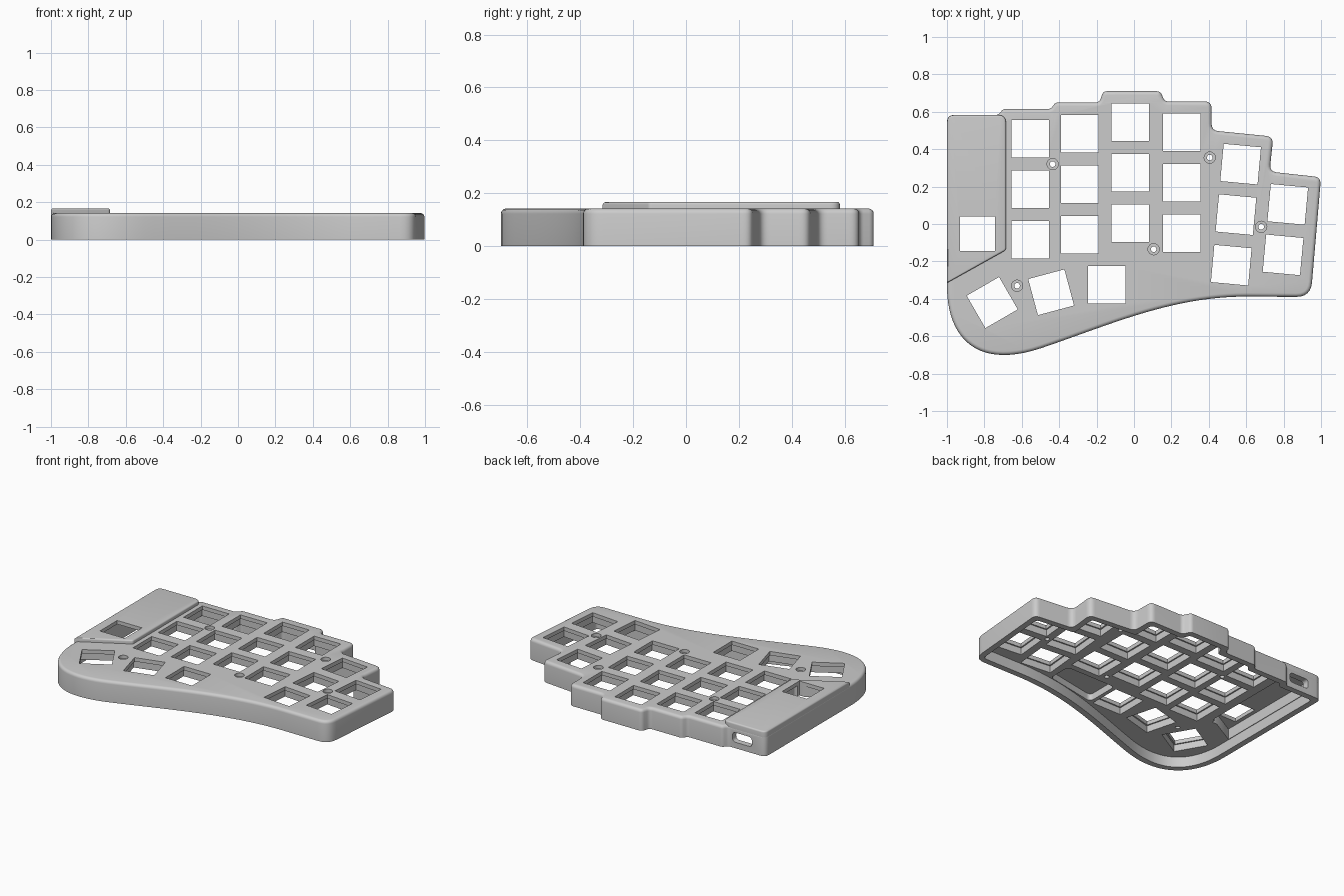
import bpy
import bmesh
import math
from mathutils import Vector, Matrix
from mathutils.geometry import interpolate_bezier

if "Cube" in bpy.data.objects:
    bpy.data.objects.remove(bpy.data.objects["Cube"])

TOP, LID_TOP, FLOOR = 0.142, 0.167, 0.07

grey = bpy.data.materials.new("light_grey_plastic")
grey.use_nodes = True
grey.diffuse_color = (0.6, 0.6, 0.6, 1)
grey.node_tree.nodes["Principled BSDF"].inputs["Base Color"].default_value = (0.6, 0.6, 0.6, 1)


def fillet(corners, steps=6):
    """Round each (x, y, radius) corner of a polygon."""
    out = []
    n = len(corners)
    for i, (x, y, r) in enumerate(corners):
        p = Vector((x, y))
        if r <= 0:
            out.append(p)
            continue
        a = Vector(corners[i - 1][:2]) - p
        b = Vector(corners[(i + 1) % n][:2]) - p
        t = r / math.tan(a.angle(b) / 2)
        t = min(t, a.length * 0.48, b.length * 0.48)
        a, b = p + a.normalized() * t, p + b.normalized() * t
        for k in range(steps + 1):
            s = k / steps
            out.append(a * (1 - s) ** 2 + p * 2 * s * (1 - s) + b * s * s)
    return out


def inset(corners, d):
    """Offset a clockwise polygon inwards by d with mitred corners."""
    out = []
    n = len(corners)
    for i, (x, y, r) in enumerate(corners):
        p = Vector((x, y))
        u = (p - Vector(corners[i - 1][:2])).normalized()
        v = (Vector(corners[(i + 1) % n][:2]) - p).normalized()
        nu, nv = Vector((u.y, -u.x)), Vector((v.y, -v.x))
        q = p + (nu + nv) * d / (1 + nu.dot(nv))
        out.append((q.x, q.y, min(r, 0.025)))
    return out


def prism(bm, pts, z0, z1, bevel=0, matrix=Matrix.Identity(4)):
    """Extrude a flat outline from z0 to z1, optionally rounding the top rim."""
    n = len(pts)
    area = sum(pts[i - 1][0] * pts[i][1] - pts[i][0] * pts[i - 1][1] for i in range(n))
    if area < 0:
        pts = pts[::-1]
    low = [bm.verts.new(matrix @ Vector((p[0], p[1], z0))) for p in pts]
    high = [bm.verts.new(matrix @ Vector((p[0], p[1], z1))) for p in pts]
    bm.faces.new(low[::-1])
    lid = bm.faces.new(high)
    for i in range(n):
        j = (i + 1) % n
        bm.faces.new((low[i], low[j], high[j], high[i]))
    bm.normal_update()
    if bevel:
        bmesh.ops.bevel(bm, geom=list(lid.edges), offset=bevel, segments=4,
                        profile=0.5, affect='EDGES')


def make(name, bm):
    mesh = bpy.data.meshes.new(name)
    bm.to_mesh(mesh)
    bm.free()
    mesh.materials.append(grey)
    obj = bpy.data.objects.new(name, mesh)
    bpy.context.collection.objects.link(obj)
    return obj


def cut(target, prisms):
    """Subtract a group of separate prisms from the target."""
    bm = bmesh.new()
    for args in prisms:
        prism(bm, *args)
    tool = make("cutter", bm)
    tool.hide_render = True
    mod = target.modifiers.new("cut", 'BOOLEAN')
    mod.operation = 'DIFFERENCE'
    mod.solver = 'MANIFOLD'
    mod.object = tool
    bpy.context.view_layer.objects.active = target
    bpy.ops.object.modifier_apply(modifier=mod.name)
    bpy.data.objects.remove(tool)


def square(x, y, size, angle):
    h = size / 2
    rot = Matrix.Rotation(math.radians(angle), 2)
    return [Vector((x, y)) + rot @ Vector(c) for c in ((-h, -h), (-h, h), (h, h), (h, -h))]


def circle(x, y, r, n=24):
    return [(x + r * math.cos(math.tau * k / n), y + r * math.sin(math.tau * k / n)) for k in range(n)]


# Stepped case outline, clockwise, closed by the curved palm and thumb edge
outline = [(-1, .583, .04), (-.725, .583, .03), (-.70, .615, .03), (-.445, .615, .03),
           (-.42, .65, .03), (-.185, .65, .03), (-.165, .71, .03), (.14, .71, .03),
           (.165, .655, .03), (.415, .655, .038), (.415, .5, .04), (.745, .467, .04),
           (.725, .28, .04), (1, .25, .038), (.945, -.39, .085)]
palm = [(.6, -.388), (.2, -.388), (-.13, -.54), (-.5, -.665)]
thumb = [(-.5, -.665), (-.85, -.78), (-1, -.6), (-1, -.33)]
for curve, first in ((palm, 0), (thumb, 1)):
    points = interpolate_bezier(*(Vector(c) for c in curve), 24)
    outline += [(p.x, p.y, 0) for p in points[first:]]

# Raised controller cover outline
cover_outline = [(-.999, .582, .038), (-.685, .582, .04), (-.685, -.14, .02), (-.999, -.315, 0)]

# Switch positions: straight columns, tilted columns, thumb arc
keys = []
for x, y in ((-.555, .185), (-.29, .213), (-.02, .275), (.255, .22)):
    keys += [(x, y + row * .27, 0) for row in (-1, 0, 1)]
keys += [(.545 + row * .025, .05 + row * .27, -5.3) for row in (-1, 0, 1)]
keys += [(.797 + row * .025, -.165 + row * .27, -5.3) for row in (0, 1)]
keys += [(-.145, -.325, 0), (-.443, -.365, 15), (-.758, -.42, 30)]
screws = [(-.435, .32), (.405, .355), (.105, -.135), (.68, -.015), (-.625, -.33)]

# Main case and cover solids
bm = bmesh.new()
prism(bm, fillet(outline), 0, TOP, 0.02)
case = make("keyboard_case", bm)
bm = bmesh.new()
prism(bm, fillet(cover_outline), 0.12, LID_TOP, 0.01)
cover = make("controller_cover", bm)

# Open underside
cut(case, [(fillet(inset(outline, 0.04)), -0.1, FLOOR)])

# Deeper pocket at the palm edge and under the cover
palm_pocket = fillet([(-.01, -.2, .03), (.36, -.2, .03), (.36, -.36, .03), (-.01, -.43, .03)])
cut(case, [(palm_pocket, -0.09, 0.115)])
cover_pocket = fillet(inset(cover_outline, 0.043))
cut(case, [(cover_pocket, -0.08, 0.2)])
cut(cover, [(cover_pocket, -0.08, TOP)])

# Through holes for switches and screws
cover_key = (square(-.837, -.052, 0.185, 0), -0.12, 0.3)
cut(cover, [cover_key])
cut(case, [cover_key]
    + [(square(x, y, 0.2, angle), -0.12, 0.3) for x, y, angle in keys]
    + [(circle(x, y, 0.015), -0.12, 0.3) for x, y in screws])

# Wider switch relief below the clip ledge, then screw head counterbores
cut(case, [(square(x, y, 0.218, angle), -0.13, 0.116) for x, y, angle in keys])
cut(case, [(circle(x, y, 0.03), 0.12, 0.3) for x, y in screws])

# Cable port in the back wall
port = fillet([(-.9, .04, .025), (-.9, .105, .025), (-.755, .105, .025), (-.755, .04, .025)])
cut(case, [(port, -0.7, -0.45, 0, Matrix.Rotation(math.pi / 2, 4, 'X'))])

# Smooth the rounded rims while keeping cut edges crisp
bpy.ops.object.select_all(action='DESELECT')
for part in (case, cover):
    part.select_set(True)
bpy.context.view_layer.objects.active = case
bpy.ops.object.shade_smooth_by_angle(angle=math.radians(30))
